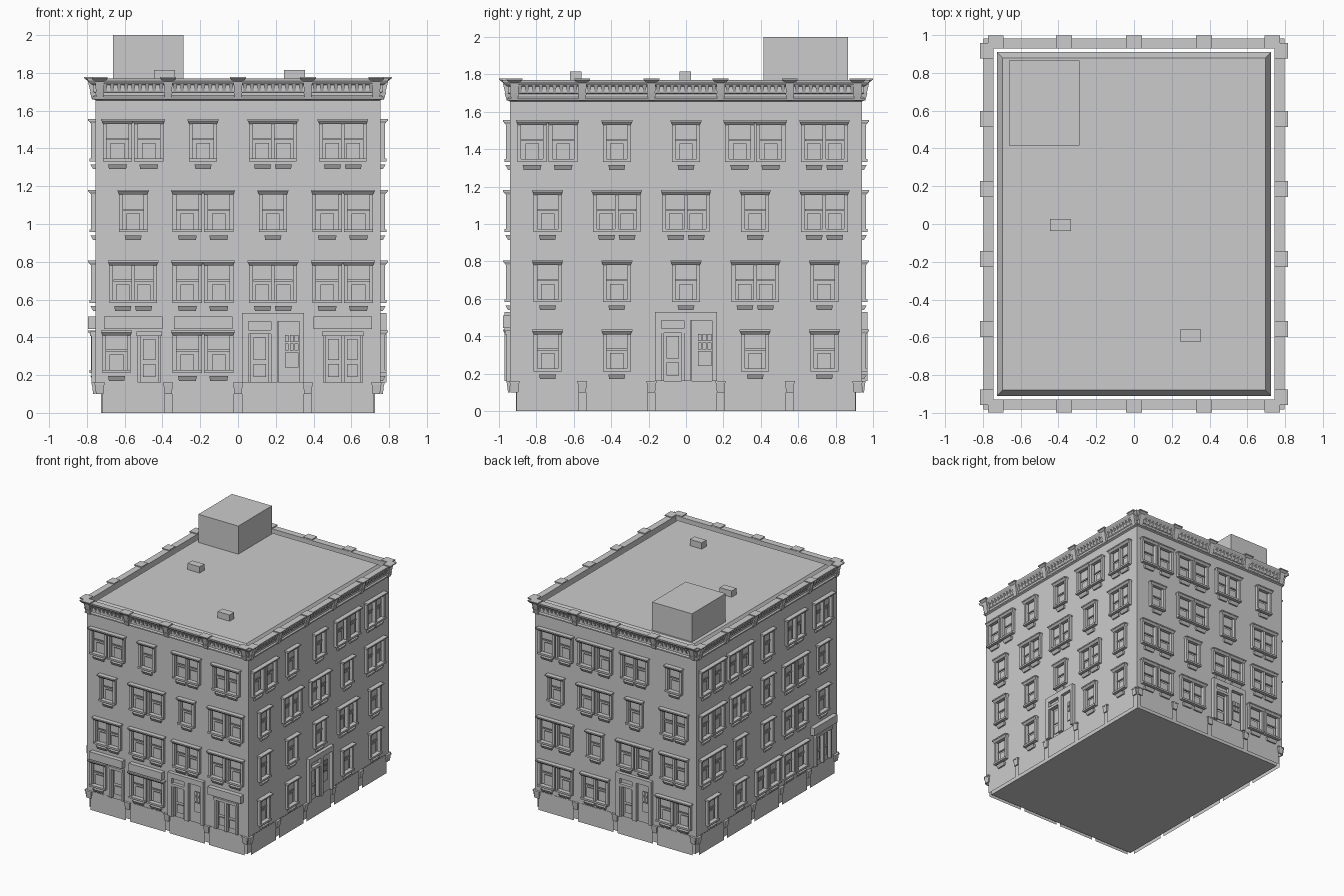
import bpy, bmesh
from mathutils import Vector

if "Cube" in bpy.data.objects:
    bpy.data.objects.remove(bpy.data.objects["Cube"])

HX, HY = 0.755, 0.94          # facade planes
PITCH = 0.37                  # bay width
Z0, Z1 = 0.16, 1.70           # facade bottom and top
FLOORS = [1.45, 1.075, 0.70, 0.33]
parts = {}


def part(name):
    return parts.setdefault(name, bmesh.new())


def skin(bm, loops, close=True, caps=False):
    """Bridge a series of equally long point loops."""
    rows = [[bm.verts.new(p) for p in loop] for loop in loops]
    n = len(rows[0])
    pairs = list(zip(rows, rows[1:])) + ([(rows[-1], rows[0])] if close else [])
    for a, b in pairs:
        for i in range(n):
            j = (i + 1) % n
            bm.faces.new((a[i], a[j], b[j], b[i]))
    if caps:
        bm.faces.new(rows[0][::-1])
        bm.faces.new(rows[-1])


def rect(hx, hy, z, cx=0, cy=0):
    return [(cx - hx, cy - hy, z), (cx + hx, cy - hy, z), (cx + hx, cy + hy, z), (cx - hx, cy + hy, z)]


class Facade:
    def __init__(self, normal, dist, half, bays, layout):
        self.n = Vector(normal)
        self.u = Vector((0, 0, 1)).cross(self.n)
        self.dist, self.half, self.bays, self.layout = dist, half, bays, layout
        self.holes = []

    def p(self, u, z, d):
        return self.u * u + self.n * (self.dist + d) + Vector((0, 0, z))

    def taper(self, name, u, z0, z1, w0, w1, back, d0, d1):
        """Block whose half width and depth change from bottom to top."""
        lo = [self.p(u + a * w0, z0, d) for a, d in ((-1, d0), (1, d0), (1, back), (-1, back))]
        hi = [self.p(u + a * w1, z1, d) for a, d in ((-1, d1), (1, d1), (1, back), (-1, back))]
        skin(part(name), [lo, hi], False, True)

    def box(self, name, u0, u1, z0, z1, d0, d1):
        w = (u1 - u0) / 2
        self.taper(name, (u0 + u1) / 2, z0, z1, w, w, d0, d1, d1)

    def sash(self, u, w, z0, z1):
        # meeting rail and lower panel; the core shows behind as glass
        zm = (z0 + z1) / 2
        self.box("sashes", u - w, u + w, zm - 0.005, zm + 0.005, -0.012, -0.004)
        self.box("sashes", u - 0.036, u + 0.036, z0, z0 + 0.085, -0.012, -0.006)

    def surround(self, u, z, w, sills):
        # jambs, stepped hood, sill and apron blocks
        for a in (-1, 1):
            c = u + a * (w + 0.008)
            self.box("window_jambs", c - 0.01, c + 0.01, z - 0.105, z + 0.085, -0.01, 0.022)
        self.taper("window_hoods", u, z + 0.08, z + 0.096, w + 0.016, w + 0.024, -0.005, 0.022, 0.036)
        self.box("window_hoods", u - w - 0.026, u + w + 0.026, z + 0.096, z + 0.106, -0.005, 0.039)
        self.box("window_sills", u - w - 0.018, u + w + 0.018, z - 0.118, z - 0.103, -0.01, 0.03)
        for c, h in sills:
            self.taper("window_sills", c, z - 0.16, z - 0.135, h * 0.9, h, 0, 0.012, 0.026)

    def window(self, kind, u, z):
        lo, hi = z - 0.105, z + 0.105
        if kind == "S":
            self.holes.append((u - 0.057, u + 0.057, lo, hi))
            self.sash(u, 0.057, lo, hi)
            self.surround(u, z, 0.057, [(u, 0.045)])
        elif kind in "DP":
            for a in (-0.083, 0.083):
                self.holes.append((u + a - 0.06, u + a + 0.06, lo, hi))
                self.sash(u + a, 0.06, lo, hi)
                self.surround(u + a, z, 0.06, [(u + a, 0.05)])
        elif kind == "T":
            self.holes.append((u - 0.108, u + 0.108, lo, hi))
            for a in (-0.056, 0.056):
                self.sash(u + a, 0.048, lo, hi)
            self.box("window_jambs", u - 0.009, u + 0.009, lo, hi, -0.012, 0.022)
            self.surround(u, z, 0.108, [(u - 0.055, 0.045), (u + 0.055, 0.045)])
        elif kind == "W":      # shop bay: small window and door
            self.holes.append((u - 0.145, u - 0.03, lo, hi))
            self.sash(u - 0.088, 0.057, lo, hi)
            self.surround(u - 0.088, z, 0.057, [(u - 0.088, 0.045)])
            self.door(u + 0.085, 0.055, 0.42)
        elif kind == "X":      # shop bay: double door
            self.door(u - 0.05, 0.048, 0.42)
            self.door(u + 0.05, 0.048, 0.42)
        elif kind == "E":      # main entrance with raised portal
            for a, b, c, d in ((-0.165, -0.13, Z0, 0.53), (0.14, 0.165, Z0, 0.53),
                               (-0.13, 0.14, 0.485, 0.53), (-0.01, 0.025, Z0, 0.485)):
                self.box("entrance_portal", u + a, u + b, c, d, 0, 0.03)
            self.door(u - 0.07, 0.055, 0.43)
            self.holes.append((u + 0.03, u + 0.14, Z0, 0.485))
            for i in range(3):
                for j in range(2):
                    c = u + 0.063 + i * 0.026
                    self.box("doors", c, c + 0.02, 0.33 + j * 0.045, 0.367 + j * 0.045, -0.012, -0.006)
            self.box("doors", u + 0.063, u + 0.135, 0.24, 0.32, -0.012, -0.006)
        if kind in "WXP":      # fascia board over shops
            self.box("shop_fascia", u - 0.155, u + 0.155, 0.445, 0.51, 0, 0.038)

    def door(self, u, w, top):
        self.holes.append((u - w, u + w, Z0, top))
        for a in (-1, 1):
            c = u + a * w
            self.box("door_frames", c - 0.008, c + 0.008, Z0, top, -0.012, 0.02)
        self.box("door_frames", u - w - 0.012, u + w + 0.012, top - 0.012, top + 0.01, -0.01, 0.028)
        self.box("doors", u - w * 0.6, u + w * 0.6, Z0 + 0.03, Z0 + 0.1, -0.012, -0.006)
        self.box("doors", u - w * 0.6, u + w * 0.6, Z0 + 0.12, top - 0.03, -0.012, -0.006)

    def build(self):
        first = -PITCH * (self.bays - 1) / 2
        for row, z in zip(self.layout, FLOORS):
            for i, kind in enumerate(row):
                self.window(kind, first + i * PITCH, z)
        # wall sheet with openings left out of the grid
        us = sorted({round(v, 4) for h in self.holes for v in h[:2]} | {-self.half, self.half})
        zs = sorted({round(v, 4) for h in self.holes for v in h[2:]} | {Z0, Z1})
        bm = part("facade_walls")
        grid = [[bm.verts.new(self.p(u, z, 0)) for u in us] for z in zs]
        for j in range(len(zs) - 1):
            for i in range(len(us) - 1):
                cu, cz = (us[i] + us[i + 1]) / 2, (zs[j] + zs[j + 1]) / 2
                if not any(a < cu < b and c < cz < d for a, b, c, d in self.holes):
                    bm.faces.new((grid[j][i], grid[j][i + 1], grid[j + 1][i + 1], grid[j + 1][i]))
        # thin base panels and cornice dentils for each bay
        base = part("base_panels")
        for i in range(self.bays):
            u = first + i * PITCH
            base.faces.new([base.verts.new(self.p(u + a * 0.165, z, 0.002)) for a, z in
                            ((-1, 0), (1, 0), (1, Z0), (-1, Z0))])
            for k in range(9):
                c = u + (k - 4) * 0.037
                self.taper("cornice_dentils", c, 1.70, 1.742, 0.008, 0.01, 0, 0.012, 0.03)
        # pilaster bases, brackets and caps
        for i in range(self.bays + 1):
            u = first + (i - 0.5) * PITCH
            if i in (0, self.bays):
                u *= 1 - 0.008 / abs(u)
            self.taper("pilaster_bases", u, 0.10, 0.15, 0.02, 0.024, 0, 0.012, 0.018)
            self.box("pilaster_bases", u - 0.027, u + 0.027, 0.15, Z0, 0, 0.02)
            self.taper("cornice_brackets", u, 1.66, 1.70, 0.016, 0.024, 0, 0.018, 0.03)
            self.taper("cornice_brackets", u, 1.70, 1.755, 0.02, 0.024, 0, 0.026, 0.04)
            self.taper("cornice_caps", u, 1.755, 1.77, 0.026, 0.042, -0.01, 0.038, 0.056)
            self.box("cornice_caps", u - 0.042, u + 0.042, 1.77, 1.778, -0.01, 0.059)


Facade((0, -1, 0), HY, HX, 4, ["DSTT", "SDSD", "TDTD", "WPEX"]).build()
Facade((1, 0, 0), HX, HY, 5, ["DSSDT", "STTST", "SSSTS", "SSESS"]).build()
Facade((0, 1, 0), HY, HX, 4, ["DDTS", "SDST", "DSDT", "DTED"]).build()
Facade((-1, 0, 0), HX, HY, 5, ["DDSTT", "DTSDS", "DSSDS", "SSDDX"]).build()

# moulded cornice running round the top
profile = [(-0.012, 1.70), (0, 1.655), (0.014, 1.662), (0.014, 1.672), (0.004, 1.68), (0.004, 1.695),
           (0.012, 1.70), (0.012, 1.735), (0.028, 1.745), (0.04, 1.76), (0.042, 1.77), (-0.012, 1.77)]
skin(part("cornice"), [rect(HX + d, HY + d, z) for d, z in profile])

# inner core with bevelled roof edge
skin(part("building_core"), [rect(0.725, 0.91, 0), rect(0.725, 0.91, 1.715),
                             rect(0.695, 0.88, 1.762)], False, True)

# roof stair house and vents
for name, hx, hy, top, cx, cy in (("stair_house", 0.187, 0.225, 2.0, -0.475, 0.64),
                                  ("roof_vents", 0.056, 0.031, 1.815, -0.39, -0.005),
                                  ("roof_vents", 0.056, 0.031, 1.815, 0.30, -0.59)):
    skin(part(name), [rect(hx, hy, 1.76, cx, cy), rect(hx, hy, top, cx, cy)], False, True)

for name, bm in parts.items():
    if name not in ("facade_walls", "base_panels"):
        bmesh.ops.recalc_face_normals(bm, faces=bm.faces[:])
    mesh = bpy.data.meshes.new(name)
    bm.to_mesh(mesh)
    bm.free()
    bpy.context.collection.objects.link(bpy.data.objects.new(name, mesh))
